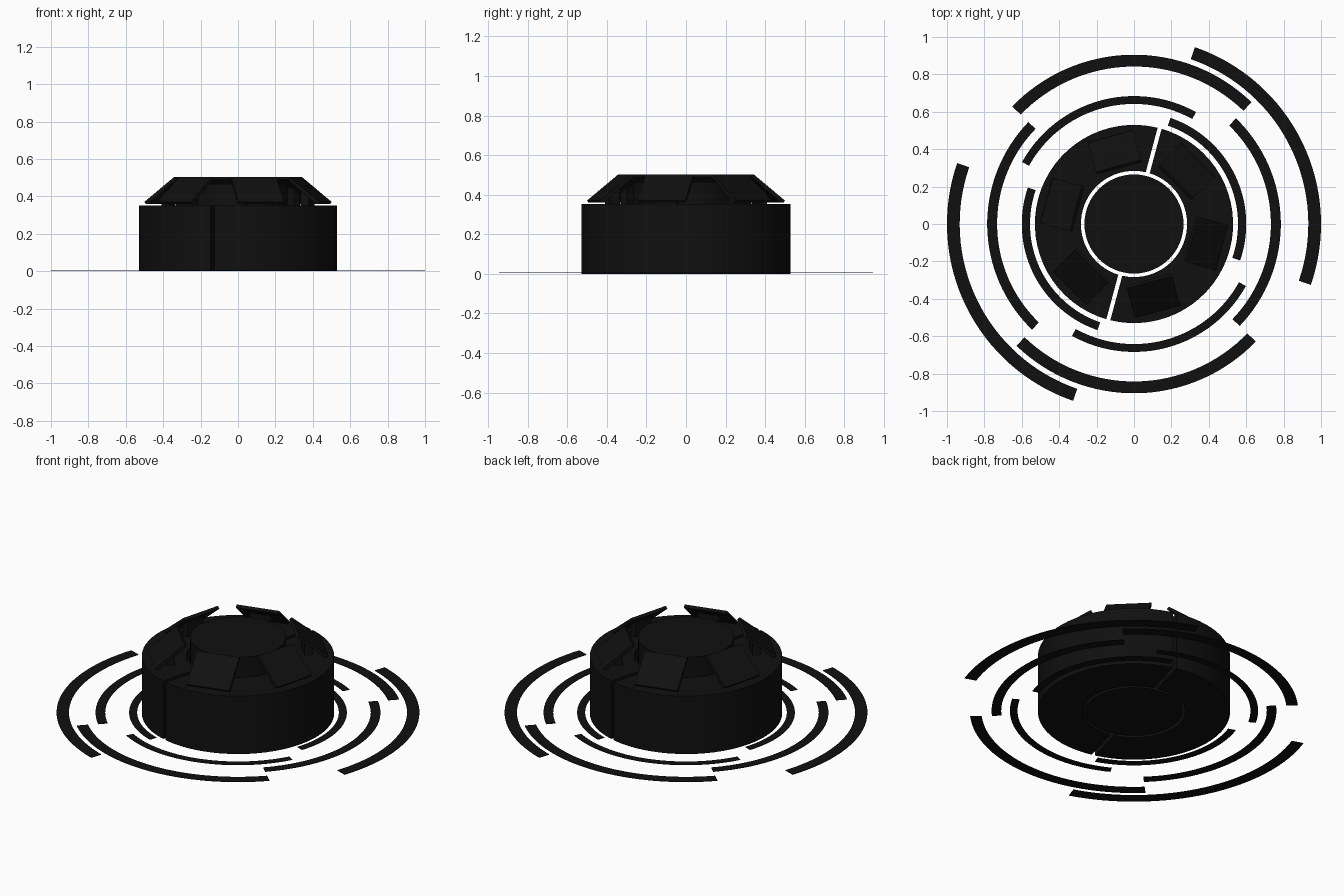
import bpy, bmesh
from math import radians, asin, cos, sin
from mathutils import Matrix, Vector

cube = bpy.data.objects.get("Cube")
if cube:
    bpy.data.objects.remove(cube, do_unlink=True)

# One flat colour for everything
black = bpy.data.materials.new("near_black")
black.use_nodes = True
colour = (0.005, 0.005, 0.005, 1)
black.diffuse_color = colour
black.node_tree.nodes["Principled BSDF"].inputs["Base Color"].default_value = colour


def finish(bm, name, smooth=True):
    bmesh.ops.recalc_face_normals(bm, faces=bm.faces)
    mesh = bpy.data.meshes.new(name)
    bm.to_mesh(mesh)
    bm.free()
    mesh.materials.append(black)
    obj = bpy.data.objects.new(name, mesh)
    bpy.context.collection.objects.link(obj)
    if smooth:
        bpy.ops.object.select_all(action="DESELECT")
        obj.select_set(True)
        bpy.context.view_layer.objects.active = obj
        bpy.ops.object.shade_smooth_by_angle(angle=radians(30))
    return obj


def ring_sector(name, r0, r1, start, end, z0, z1, gap=0.0, steps=32):
    """Solid ring segment; gap trims both ends to leave a parallel slot."""
    bm = bmesh.new()
    rows = []
    for i in range(steps + 1):
        row = []
        for r, z in ((r0, z0), (r1, z0), (r1, z1), (r0, z1)):
            trim = asin(gap / 2 / r)
            a, b = radians(start) + trim, radians(end) - trim
            t = a + (b - a) * i / steps
            row.append(bm.verts.new((r * cos(t), r * sin(t), z)))
        rows.append(row)
    for p, q in zip(rows, rows[1:]):
        for k in range(4):
            n = (k + 1) % 4
            bm.faces.new((p[k], p[n], q[n], q[k]))
    bm.faces.new(rows[0])
    bm.faces.new(rows[-1])
    return finish(bm, name)


def radial_prism(name, profile, width, angle):
    """Extrude a radius/height profile sideways and turn it about z."""
    bm = bmesh.new()
    face = bm.faces.new([bm.verts.new((r, -width / 2, z)) for r, z in profile])
    ext = bmesh.ops.extrude_face_region(bm, geom=[face])
    verts = [v for v in ext["geom"] if isinstance(v, bmesh.types.BMVert)]
    bmesh.ops.translate(bm, verts=verts, vec=Vector((0, width, 0)))
    bmesh.ops.rotate(bm, verts=bm.verts, cent=(0, 0, 0),
                     matrix=Matrix.Rotation(radians(angle), 3, "Z"))
    return finish(bm, name, smooth=False)


# Central cylinder
bm = bmesh.new()
bmesh.ops.create_cone(bm, cap_ends=True, segments=64, radius1=0.265, radius2=0.265,
                      depth=0.465, matrix=Matrix.Translation((0, 0, 0.2325)))
finish(bm, "central_cylinder")

# Two half shells with a narrow slot between them
for i, side in enumerate(("left", "right")):
    start = -105 + 180 * i
    ring_sector(f"{side}_half_shell", 0.284, 0.53, start, start + 180, 0, 0.352, gap=0.022)

# Six tilted plates on small supports
plate = ((0.485, 0.37), (0.477, 0.36), (0.464, 0.36), (0.308, 0.49), (0.322, 0.502))
support = ((0.362, 0.35), (0.408, 0.35), (0.408, 0.414), (0.362, 0.452))
for i in range(6):
    angle = 45 + 60 * i
    radial_prism(f"tilted_plate_{i + 1}", plate, 0.25, angle)
    radial_prism(f"plate_support_{i + 1}", support, 0.12, angle)

# Floor arcs: inner radius, outer radius, start angle; each a quarter turn, in pairs
arcs = ((0.556, 0.6, -19), (0.642, 0.684, 61), (0.732, 0.785, -44),
        (0.842, 0.905, 46), (0.932, 1.0, -19))
for i, (r0, r1, start) in enumerate(arcs):
    for k, half in enumerate("ab"):
        a = start + 180 * k
        ring_sector(f"floor_arc_{i + 1}{half}", r0, r1, a, a + 90, 0.004, 0.007)
